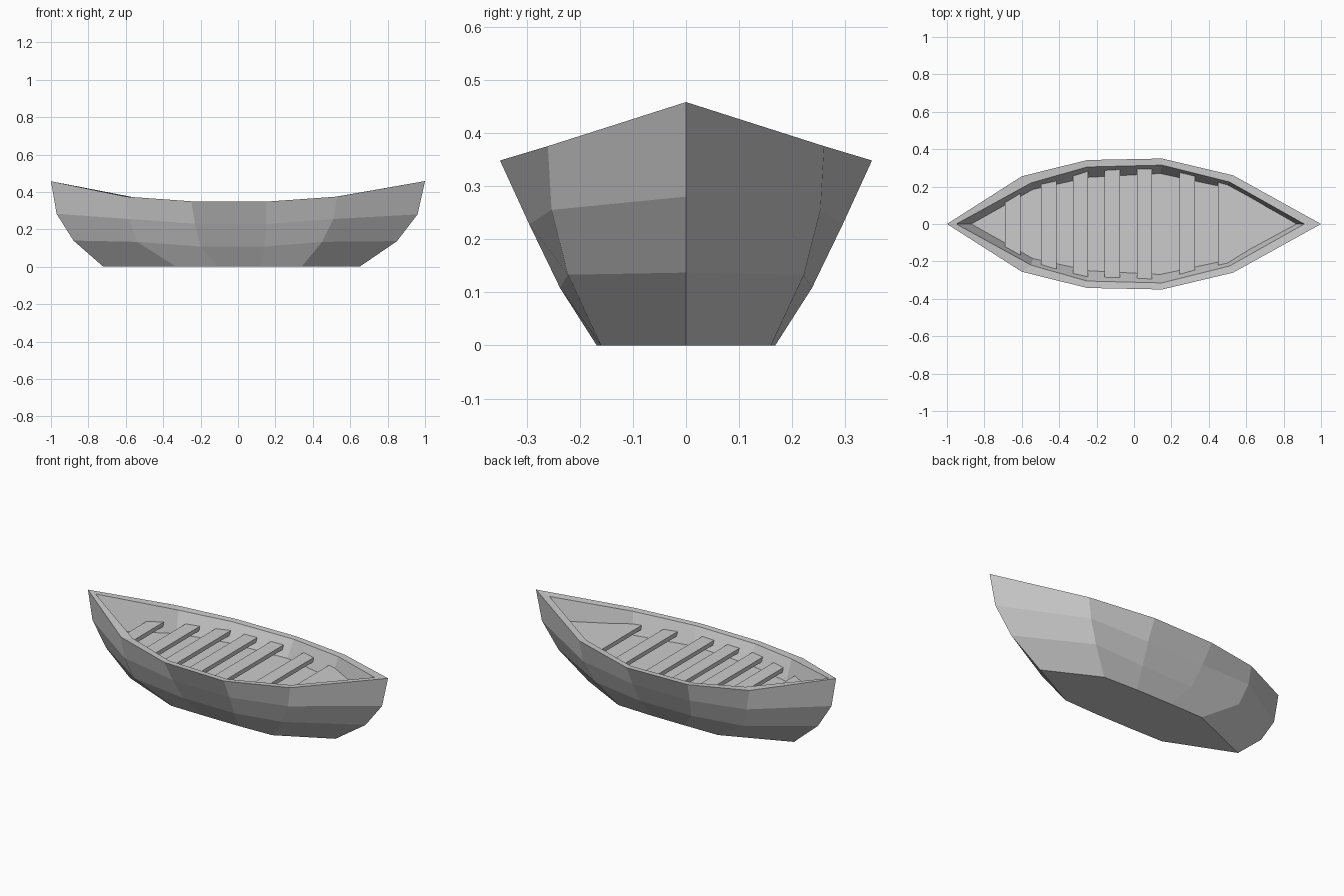
import bpy, bmesh

if "Cube" in bpy.data.objects:
    bpy.data.objects.remove(bpy.data.objects["Cube"])


def make_object(name, bm):
    bmesh.ops.recalc_face_normals(bm, faces=bm.faces)
    mesh = bpy.data.meshes.new(name)
    bm.to_mesh(mesh)
    bm.free()
    obj = bpy.data.objects.new(name, mesh)
    bpy.context.collection.objects.link(obj)
    return obj


def full_ring(half):
    """Half outline bow to stern, mirrored across y into a closed ring."""
    return half + [(x, -y, z) for x, y, z in reversed(half[1:-1])]


# Hull outlines: bottom, two strakes, outer rim, inner rim, floor edge
outlines = [
    [(-.72, 0, 0), (-.33, .165, 0), (-.11, .168, 0), (.12, .168, 0), (.34, .16, 0), (.65, 0, 0)],
    [(-.88, 0, .14), (-.54, .222, .133), (-.2, .235, .108), (.14, .237, .108), (.45, .222, .133), (.85, 0, .137)],
    [(-.97, 0, .283), (-.58, .253, .255), (-.23, .293, .23), (.15, .295, .228), (.51, .253, .255), (.96, 0, .28)],
    [(-1, 0, .457), (-.6, .255, .375), (-.25, .342, .35), (.15, .35, .348), (.53, .26, .375), (1, 0, .458)],
    [(-.95, 0, .445), (-.55, .22, .37), (-.25, .305, .348), (.15, .315, .346), (.51, .225, .372), (.91, 0, .44)],
    [(-.87, 0, .245), (-.54, .185, .245), (-.24, .25, .245), (.14, .27, .245), (.49, .195, .245), (.85, 0, .245)],
]
bm = bmesh.new()
rings = [[bm.verts.new(p) for p in full_ring(o)] for o in outlines]
for lower, upper in zip(rings, rings[1:]):
    n = len(lower)
    for i in range(n):
        j = (i + 1) % n
        bm.faces.new((lower[i], lower[j], upper[j], upper[i]))
bm.faces.new(rings[0])
bm.faces.new(rings[-1])
make_object("hull", bm)

# Inner wall half-width at seat height
SEAT_EDGE = [(-.91, 0), (-.545, .207), (-.245, .285), (.145, .3), (.5, .212), (.87, 0)]


def half_width(x):
    for (x0, y0), (x1, y1) in zip(SEAT_EDGE, SEAT_EDGE[1:]):
        if x0 <= x <= x1:
            return y0 + (y1 - y0) * (x - x0) / (x1 - x0)
    return 0


def plank(name, xs, top=.305, thick=.025):
    """Flat board whose ends follow the hull wall."""
    pts = [(x, half_width(x)) for x in xs]
    pts += [(x, -y) for x, y in reversed(pts) if y > 0]
    bm = bmesh.new()
    face = bm.faces.new([bm.verts.new((x, y, top - thick)) for x, y in pts])
    ext = bmesh.ops.extrude_face_region(bm, geom=[face], use_keep_orig=True)
    verts = [v for v in ext["geom"] if isinstance(v, bmesh.types.BMVert)]
    bmesh.ops.translate(bm, verts=verts, vec=(0, 0, thick))
    return make_object(name, bm)


# Cross planks and the end deck
for i, x in enumerate((-.69, -.497, -.327, -.157, .015, .243)):
    plank(f"cross_plank_{i + 1}", (x, x + .082))
plank("end_deck", (.45, .5, .87))
